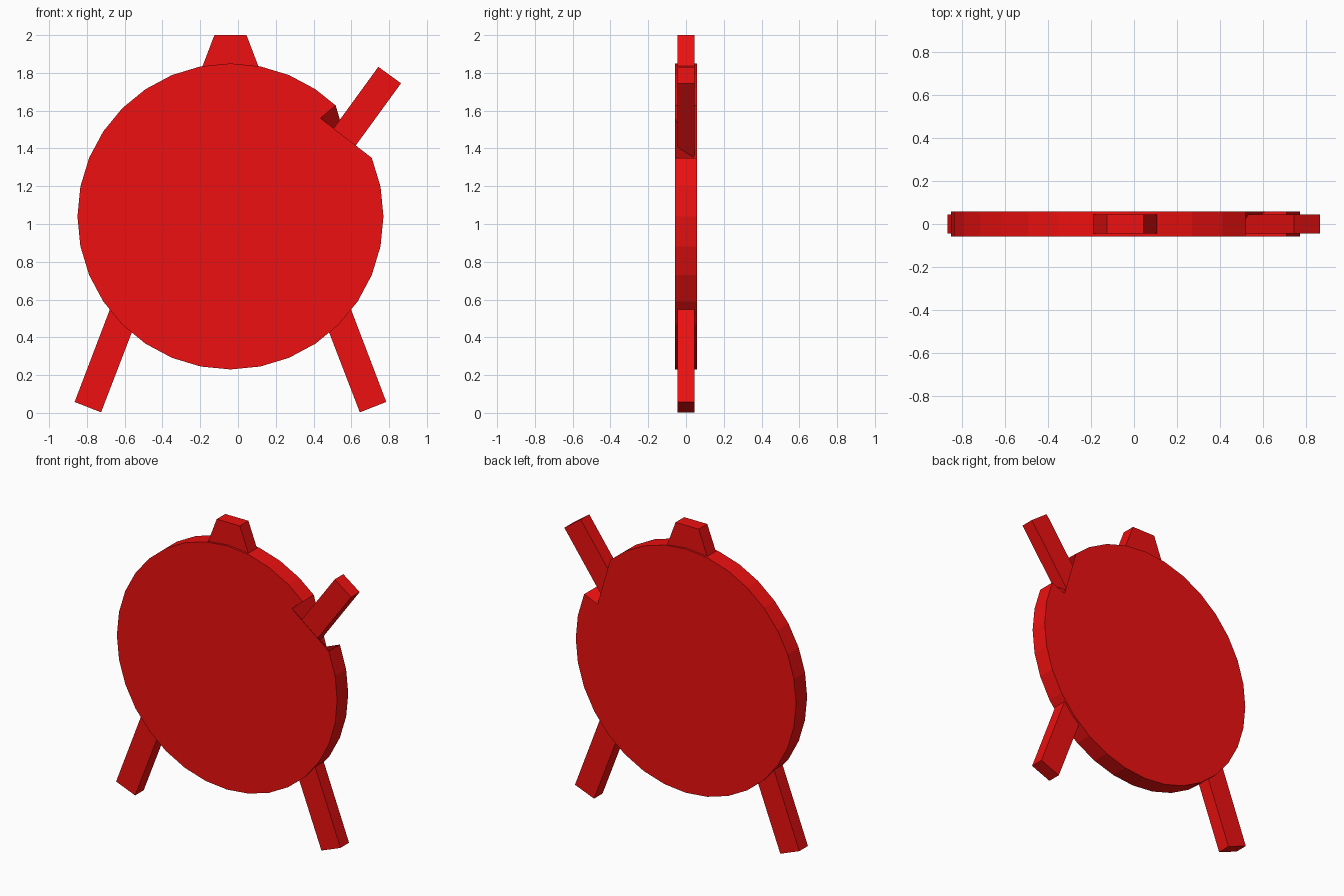
import bpy, bmesh, math

if "Cube" in bpy.data.objects:
    bpy.data.objects.remove(bpy.data.objects["Cube"])

red = bpy.data.materials.new("red")
red.diffuse_color = (0.85, 0.005, 0.005, 1)
red.use_nodes = True
red.node_tree.nodes["Principled BSDF"].inputs["Base Color"].default_value = red.diffuse_color


def prism(name, front, half, back=None):
    """Solid between a front and a back outline, both given as (x, z) points."""
    bm = bmesh.new()
    f = [bm.verts.new((x, -half, z)) for x, z in front]
    b = [bm.verts.new((x, half, z)) for x, z in (back or front)]
    bm.faces.new(f)
    bm.faces.new(b[::-1])
    n = len(f)
    for i in range(n):
        j = (i + 1) % n
        bm.faces.new((f[i], b[i], b[j], f[j]))
    bmesh.ops.recalc_face_normals(bm, faces=bm.faces)
    bmesh.ops.triangulate(bm, faces=[p for p in bm.faces if len(p.verts) > 4])
    me = bpy.data.meshes.new(name)
    bm.to_mesh(me)
    bm.free()
    me.materials.append(red)
    ob = bpy.data.objects.new(name, me)
    bpy.context.collection.objects.link(ob)
    return ob


CX, CZ, R, SIDES = -0.04, 1.04, 0.81, 32

# Round panel, with one rim corner pushed in to form the skewed notch
rim = [(CX + R * math.cos(2 * math.pi * i / SIDES),
        CZ + R * math.sin(2 * math.pi * i / SIDES)) for i in range(SIDES)]
rim[4] = (0.517, 1.628)
rim_back = list(rim)
rim[3] = (0.437, 1.56)
rim_back[3] = (0.61, 1.31)
prism("round_panel", rim, 0.058, rim_back)

# Two long legs crossing at the top, mirrored about the panel centre
leg = [(-0.865, 0.058), (-0.725, 0.003), (0.043, 2.0), (-0.125, 2.0)]
prism("left_leg", leg, 0.045)
prism("right_leg", [(2 * CX - x, z) for x, z in leg], 0.045)

# Slanted arm rising out of the notch
prism("slanted_arm", [(0.743, 1.832), (0.863, 1.745),
                      (0.452, 1.18), (0.332, 1.267)], 0.045)
